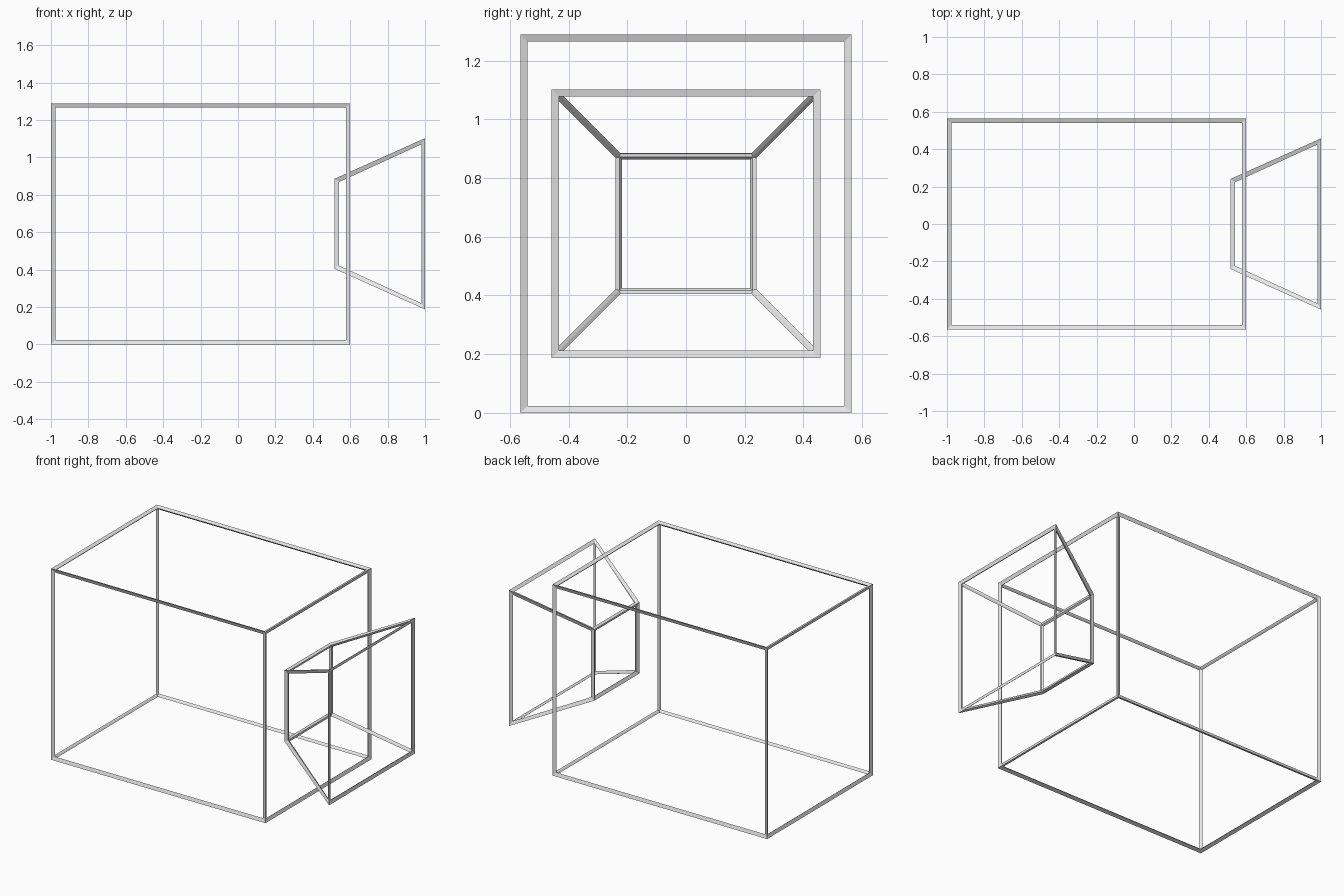
import bpy
import bmesh

if "Cube" in bpy.data.objects:
    bpy.data.objects.remove(bpy.data.objects["Cube"])

BAR = 0.03           # wireframe thickness
OUT = 0.0087         # how far the bars stand out past a box corner, per axis
MID_Z = 0.6445       # height of the shared centre line

grey = bpy.data.materials.new("light_grey")
grey.diffuse_color = (0.8, 0.8, 0.8, 1)
grey.use_nodes = True
grey.node_tree.nodes["Principled BSDF"].inputs["Base Color"].default_value = grey.diffuse_color


def wire_block(name, x0, x1, half0, half1):
    """Six-sided block along x; half0/half1 are the (y, z) half sizes of its
    two ends. The wireframe modifier leaves only its edges as bars."""
    bm = bmesh.new()
    bmesh.ops.create_cube(bm, size=2)
    for v in bm.verts:
        x, (hy, hz) = (x0, half0) if v.co.x < 0 else (x1, half1)
        v.co = (x, v.co.y * hy, MID_Z + v.co.z * hz)
    bm.normal_update()
    mesh = bpy.data.meshes.new(name)
    bm.to_mesh(mesh)
    bm.free()
    mesh.materials.append(grey)
    obj = bpy.data.objects.new(name, mesh)
    bpy.context.collection.objects.link(obj)
    wire = obj.modifiers.new("bars", 'WIREFRAME')
    wire.thickness = BAR
    wire.offset = 0
    wire.use_even_offset = True
    wire.use_replace = True
    wire.material_offset = 0
    return obj


# Main body frame
body = (0.564 - OUT, MID_Z - OUT)
wire_block("body_frame", -1 + OUT, 0.6 - OUT, body, body)

# Flared hood frame, its narrow end reaching into the body
wire_block("hood_frame", 0.5265, 0.9945, (0.2335, 0.2335), (0.4477, 0.4477))
